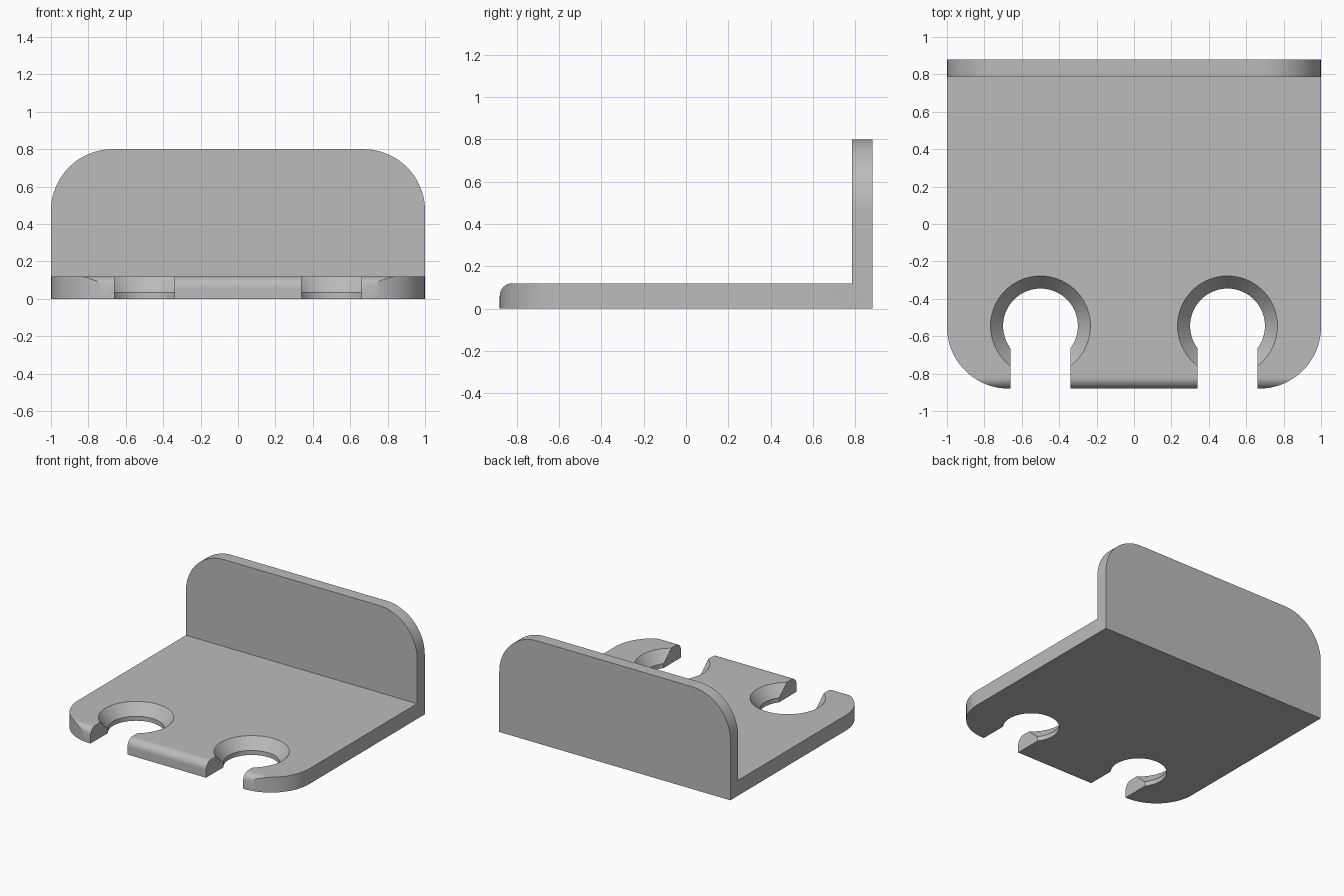
import bpy, bmesh
from math import sin, cos, pi, radians
from mathutils import Vector

cube = bpy.data.objects.get("Cube")
if cube:
    bpy.data.objects.remove(cube, do_unlink=True)

THICK, DEPTH, HEIGHT = 0.12, 0.88, 0.80
WALL_Y, CORNER, EDGE = 0.785, 0.33, 0.06
HOLE_X, HOLE_Y = 0.5, -0.545

grey = bpy.data.materials.new("plain grey")
grey.use_nodes = True
grey.diffuse_color = (0.5, 0.5, 0.5, 1)
grey.node_tree.nodes["Principled BSDF"].inputs["Base Color"].default_value = (0.5, 0.5, 0.5, 1)


def arc(cx, cy, r, start, end, steps=20):
    angles = [radians(start + (end - start) * i / steps) for i in range(steps + 1)]
    return [(cx + r * cos(a), cy + r * sin(a)) for a in angles]


def make_object(name, bm):
    bmesh.ops.recalc_face_normals(bm, faces=bm.faces)
    mesh = bpy.data.meshes.new(name)
    bm.to_mesh(mesh)
    bm.free()
    obj = bpy.data.objects.new(name, mesh)
    mesh.materials.append(grey)
    bpy.context.collection.objects.link(obj)
    return obj


def prism(name, outline, place, sweep):
    """Extrude a 2D outline, placed in space by a function, along a vector."""
    bm = bmesh.new()
    face = bm.faces.new([bm.verts.new(place(u, v)) for u, v in outline])
    new = bmesh.ops.extrude_face_region(bm, geom=[face])["geom"]
    moved = [g for g in new if isinstance(g, bmesh.types.BMVert)]
    bmesh.ops.translate(bm, verts=moved, vec=Vector(sweep))
    return make_object(name, bm)


def cone(name, x, r_low, r_high, z_low, z_high):
    bm = bmesh.new()
    bmesh.ops.create_cone(bm, cap_ends=True, segments=72, radius1=r_low,
                          radius2=r_high, depth=z_high - z_low)
    bmesh.ops.translate(bm, verts=bm.verts, vec=(x, HOLE_Y, (z_low + z_high) / 2))
    return make_object(name, bm)


def combine(target, tool, operation):
    mod = target.modifiers.new(operation.lower(), "BOOLEAN")
    mod.operation, mod.object, mod.solver = operation, tool, "EXACT"
    bpy.context.view_layer.objects.active = target
    bpy.ops.object.modifier_apply(modifier=mod.name)
    bpy.data.objects.remove(tool, do_unlink=True)


# L-shaped side profile with a rounded front lip, swept over-wide
profile = [(-DEPTH, 0), (DEPTH, 0), (DEPTH, HEIGHT + 0.1), (WALL_Y, HEIGHT + 0.1), (WALL_Y, THICK)]
profile += arc(-DEPTH + EDGE, THICK - EDGE, EDGE, 90, 180, 12)
bracket = prism("bracket", profile, lambda y, z: (-1.1, y, z), (2.2, 0, 0))

# Plan outline rounds the front corners of the base
plan = [(1, 1), (-1, 1)]
plan += arc(-1 + CORNER, -DEPTH + CORNER, CORNER, 180, 270)
plan += arc(1 - CORNER, -DEPTH + CORNER, CORNER, 270, 360)
combine(bracket, prism("plan_trim", plan, lambda x, y: (x, y, -0.1), (0, 0, 1.2)), "INTERSECT")

# Front outline rounds the top corners of the upright wall
front = [(-1.2, -0.2), (1.2, -0.2), (1.2, HEIGHT - CORNER), (1, HEIGHT - CORNER)]
front += arc(1 - CORNER, HEIGHT - CORNER, CORNER, 0, 90)[1:]
front += arc(-1 + CORNER, HEIGHT - CORNER, CORNER, 90, 180)[:-1]
front += [(-1, HEIGHT - CORNER), (-1.2, HEIGHT - CORNER)]
combine(bracket, prism("wall_trim", front, lambda x, z: (x, -1.2, z), (0, 2.4, 0)), "INTERSECT")

# Two countersunk holes, each open to the front through a slot
for side in (-1, 1):
    x = side * HOLE_X
    slot = [(x - 0.16, -1), (x + 0.16, -1), (x + 0.16, HOLE_Y), (x - 0.16, HOLE_Y)]
    combine(bracket, cone("hole_cutter", x, 0.2, 0.2, -0.1, 0.2), "DIFFERENCE")
    combine(bracket, cone("countersink_cutter", x, 0.2, 0.283, 0.035, 0.14), "DIFFERENCE")
    combine(bracket, prism("slot_cutter", slot, lambda u, v: (u, v, -0.1), (0, 0, 0.4)), "DIFFERENCE")

# Clean shading with sharp edges kept
bpy.ops.object.select_all(action="DESELECT")
bracket.select_set(True)
bpy.context.view_layer.objects.active = bracket
bpy.ops.object.shade_smooth_by_angle(angle=radians(30))
